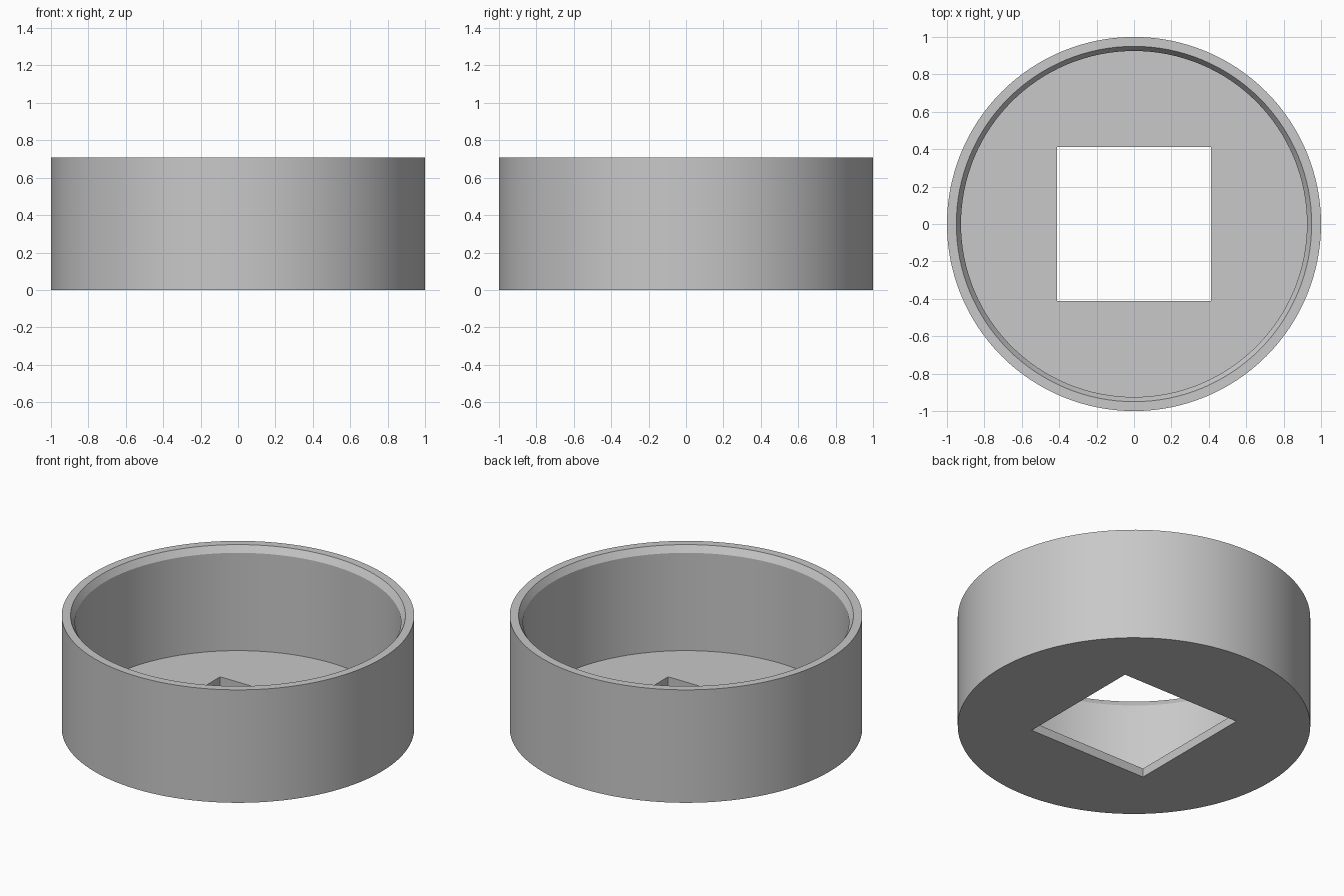
import bpy
import bmesh
import math

default_cube = bpy.data.objects.get("Cube")
if default_cube:
    bpy.data.objects.remove(default_cube, do_unlink=True)

HEIGHT = 0.707
FLOOR = 0.055
HOLE = 0.824
SEGMENTS = 128

grey = bpy.data.materials.new("plain grey")
grey.use_nodes = True
colour = (0.58, 0.58, 0.58, 1)
grey.diffuse_color = colour
grey.node_tree.nodes["Principled BSDF"].inputs["Base Color"].default_value = colour


def add_object(name, bm):
    bmesh.ops.recalc_face_normals(bm, faces=bm.faces)
    mesh = bpy.data.meshes.new(name)
    bm.to_mesh(mesh)
    bm.free()
    mesh.materials.append(grey)
    obj = bpy.data.objects.new(name, mesh)
    bpy.context.collection.objects.link(obj)
    return obj


# Round cup: outer wall, flat rim, chamfered lip, inner wall and floor
profile = [(1, 0), (1, HEIGHT), (0.95, HEIGHT), (0.925, HEIGHT - 0.04), (0.925, FLOOR)]
bm = bmesh.new()
rings = []
for radius, z in profile:
    angles = [2 * math.pi * i / SEGMENTS for i in range(SEGMENTS)]
    rings.append([bm.verts.new((radius * math.cos(a), radius * math.sin(a), z)) for a in angles])
for lower, upper in zip(rings, rings[1:]):
    for i in range(SEGMENTS):
        j = (i + 1) % SEGMENTS
        bm.faces.new((lower[i], lower[j], upper[j], upper[i]))
bm.faces.new(rings[0])
bm.faces.new(rings[-1])
cup = add_object("round_cup", bm)

# Square opening through the floor
bm = bmesh.new()
bmesh.ops.create_cube(bm, size=1)
bmesh.ops.scale(bm, vec=(HOLE, HOLE, 0.4), verts=bm.verts)
cutter = add_object("square_cutter", bm)
cutter.hide_render = True

cut = cup.modifiers.new("square opening", "BOOLEAN")
cut.operation = "DIFFERENCE"
cut.solver = "EXACT"
cut.object = cutter

bpy.ops.object.select_all(action="DESELECT")
cup.select_set(True)
bpy.context.view_layer.objects.active = cup
bpy.ops.object.modifier_apply(modifier=cut.name)
bpy.data.objects.remove(cutter, do_unlink=True)

# Smooth walls with crisp edges
bpy.ops.object.shade_smooth_by_angle(angle=math.radians(25))
